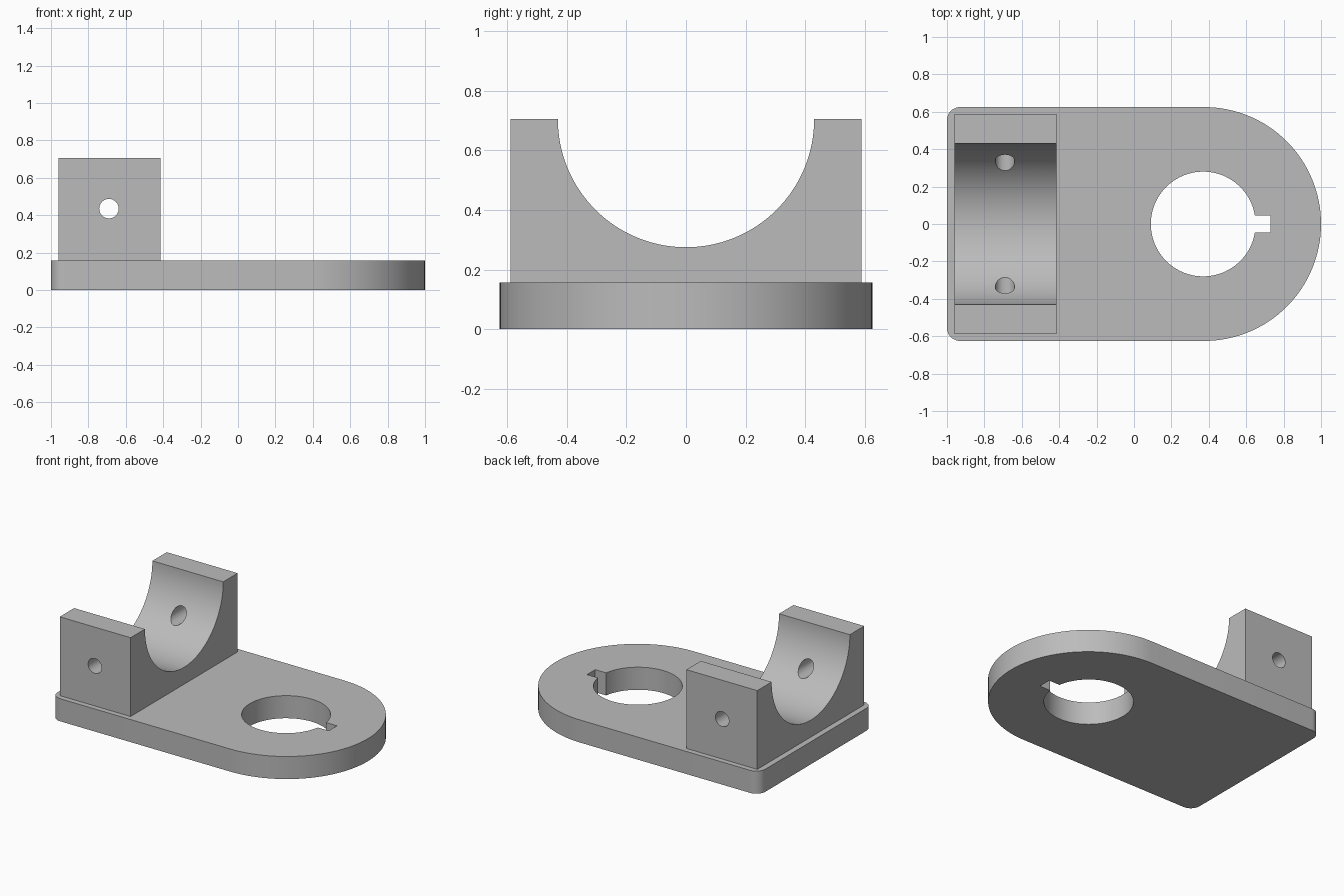
import bpy, bmesh
from math import cos, sin, pi, radians, asin
from mathutils import Matrix, Vector

cube = bpy.data.objects.get("Cube")
if cube:
    bpy.data.objects.remove(cube, do_unlink=True)

grey = bpy.data.materials.new("machined grey")
grey.use_nodes = True
colour = (0.5, 0.5, 0.5, 1)
grey.diffuse_color = colour
grey.node_tree.nodes["Principled BSDF"].inputs["Base Color"].default_value = colour


def arc(cx, cy, r, start, end, steps):
    """Points along an arc, angles in radians."""
    return [(cx + r * cos(start + (end - start) * i / steps),
             cy + r * sin(start + (end - start) * i / steps))
            for i in range(steps + 1)]


def prism(name, outline, start, end, axes):
    """Extrude a 2D outline; axes holds its first, second and depth directions."""
    u, v, w = (Vector(a) for a in axes)
    bm = bmesh.new()
    face = bm.faces.new([bm.verts.new(u * a + v * b + w * start) for a, b in outline])
    new = bmesh.ops.extrude_face_region(bm, geom=[face])["geom"]
    bmesh.ops.translate(bm, vec=w * (end - start),
                        verts=[g for g in new if isinstance(g, bmesh.types.BMVert)])
    bmesh.ops.recalc_face_normals(bm, faces=bm.faces)
    mesh = bpy.data.meshes.new(name)
    bm.to_mesh(mesh)
    bm.free()
    obj = bpy.data.objects.new(name, mesh)
    bpy.context.collection.objects.link(obj)
    mesh.materials.append(grey)
    return obj


def activate(obj):
    bpy.ops.object.select_all(action='DESELECT')
    obj.select_set(True)
    bpy.context.view_layer.objects.active = obj


def cut(obj, cutter):
    """Subtract the cutter, discard it and smooth the curved walls."""
    activate(obj)
    mod = obj.modifiers.new("cut", 'BOOLEAN')
    mod.operation = 'DIFFERENCE'
    mod.solver = 'EXACT'
    mod.object = cutter
    bpy.ops.object.modifier_apply(modifier=mod.name)
    bpy.data.objects.remove(cutter, do_unlink=True)
    activate(obj)
    bpy.ops.object.shade_smooth_by_angle(angle=radians(30))


X, Y, Z = (1, 0, 0), (0, 1, 0), (0, 0, 1)
base_top, half_width, centre_x = 0.157, 0.625, 0.375

# Base plate: round at one end, small rounded corners at the other
corner = 0.07
inset = half_width - corner
outline = (arc(centre_x, 0, half_width, -pi / 2, pi / 2, 64)
           + arc(-1 + corner, inset, corner, pi / 2, pi, 10)
           + arc(-1 + corner, -inset, corner, pi, 1.5 * pi, 10))
base = prism("base_plate", outline, 0, base_top, (X, Y, Z))

# Shaft hole with a keyway
bore, key_half, key_end = 0.28, 0.045, 0.73
gap = asin(key_half / bore)
hole = (arc(centre_x - 0.005, 0, bore, gap, 2 * pi - gap, 80)
        + [(key_end, -key_half), (key_end, key_half)])
cut(base, prism("shaft_hole_cutter", hole, -0.1, base_top + 0.1, (X, Y, Z)))

# Cradle block with a half-round seat
block_top, block_half, seat = 0.705, 0.588, 0.43
profile = ([(-block_half, base_top), (block_half, base_top), (block_half, block_top)]
           + arc(0, block_top, seat, 0, -pi, 64)
           + [(-block_half, block_top)])
cradle = prism("bearing_cradle", profile, -0.96, -0.415, (Y, Z, X))

# Bolt hole through both cradle walls
bolt = arc(-0.69, 0.435, 0.052, 0, 2 * pi, 32)[:-1]
cut(cradle, prism("bolt_hole_cutter", bolt, -1, 1, (X, Z, Y)))
